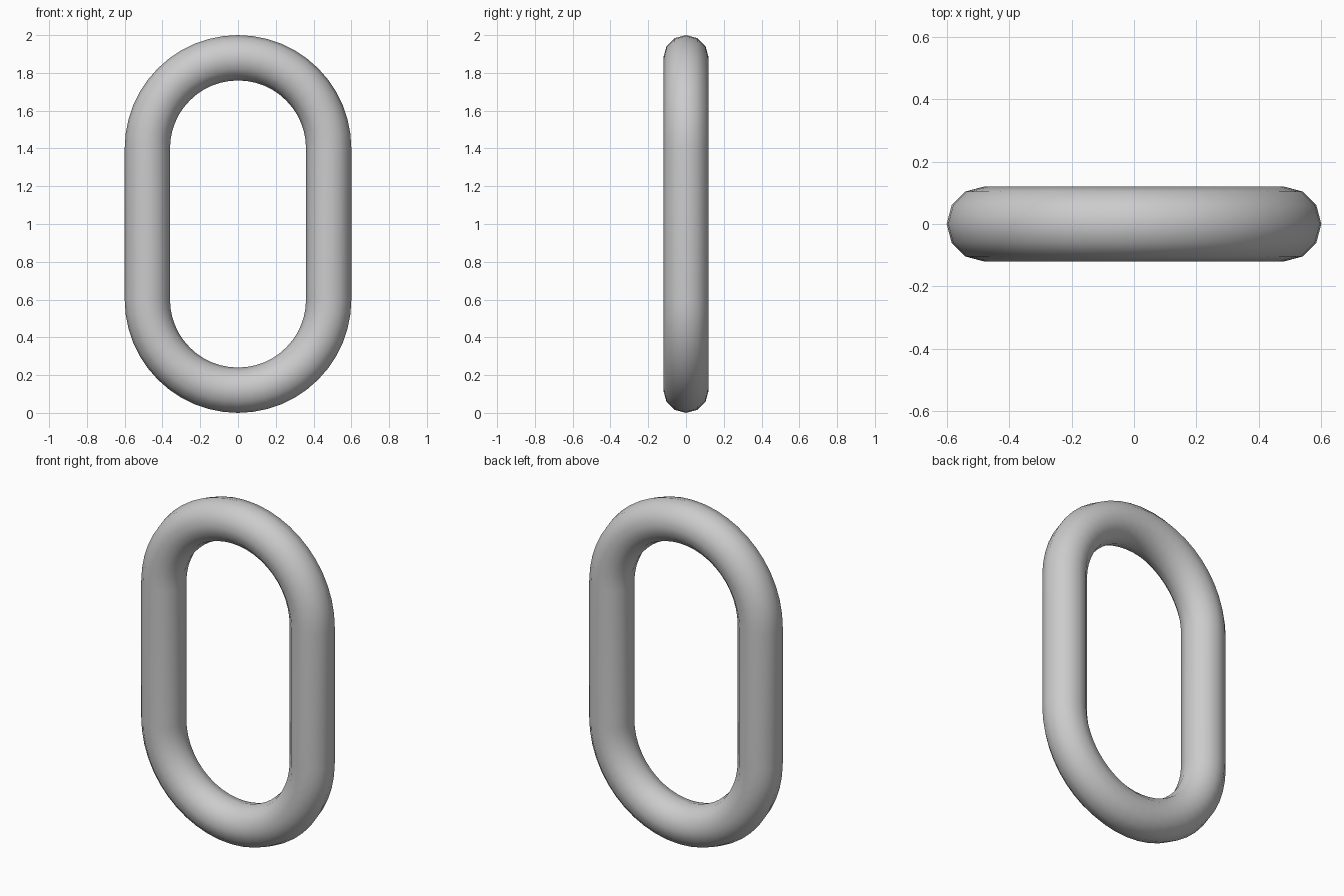
import bpy, bmesh
from math import sin, cos, pi

if "Cube" in bpy.data.objects:
    bpy.data.objects.remove(bpy.data.objects["Cube"])

BEND = 0.48      # centre-line radius of the rounded ends
TUBE = 0.12      # bar radius
SIDES = 12       # sides of the bar cross-section
STEPS = 24       # segments per rounded end

# Stadium-shaped centre line: (end centre z, angle) for each ring
path = [(1.4, pi * i / STEPS) for i in range(STEPS + 1)]
path += [(0.6, pi + pi * i / STEPS) for i in range(STEPS + 1)]

# Sweep the round bar along the centre line
bm = bmesh.new()
rings = []
for cz, a in path:
    ring = []
    for j in range(SIDES):
        t = 2 * pi * j / SIDES
        r = BEND + TUBE * cos(t)
        ring.append(bm.verts.new((r * cos(a), TUBE * sin(t), cz + r * sin(a))))
    rings.append(ring)

for i, ring in enumerate(rings):
    nxt = rings[(i + 1) % len(rings)]
    for j in range(SIDES):
        k = (j + 1) % SIDES
        bm.faces.new((ring[j], ring[k], nxt[k], nxt[j]))
bmesh.ops.recalc_face_normals(bm, faces=bm.faces)

# Chain link object, smooth shaded
mesh = bpy.data.meshes.new("chain_link")
bm.to_mesh(mesh)
bm.free()
mesh.shade_smooth()
link = bpy.data.objects.new("chain_link", mesh)
bpy.context.collection.objects.link(link)
